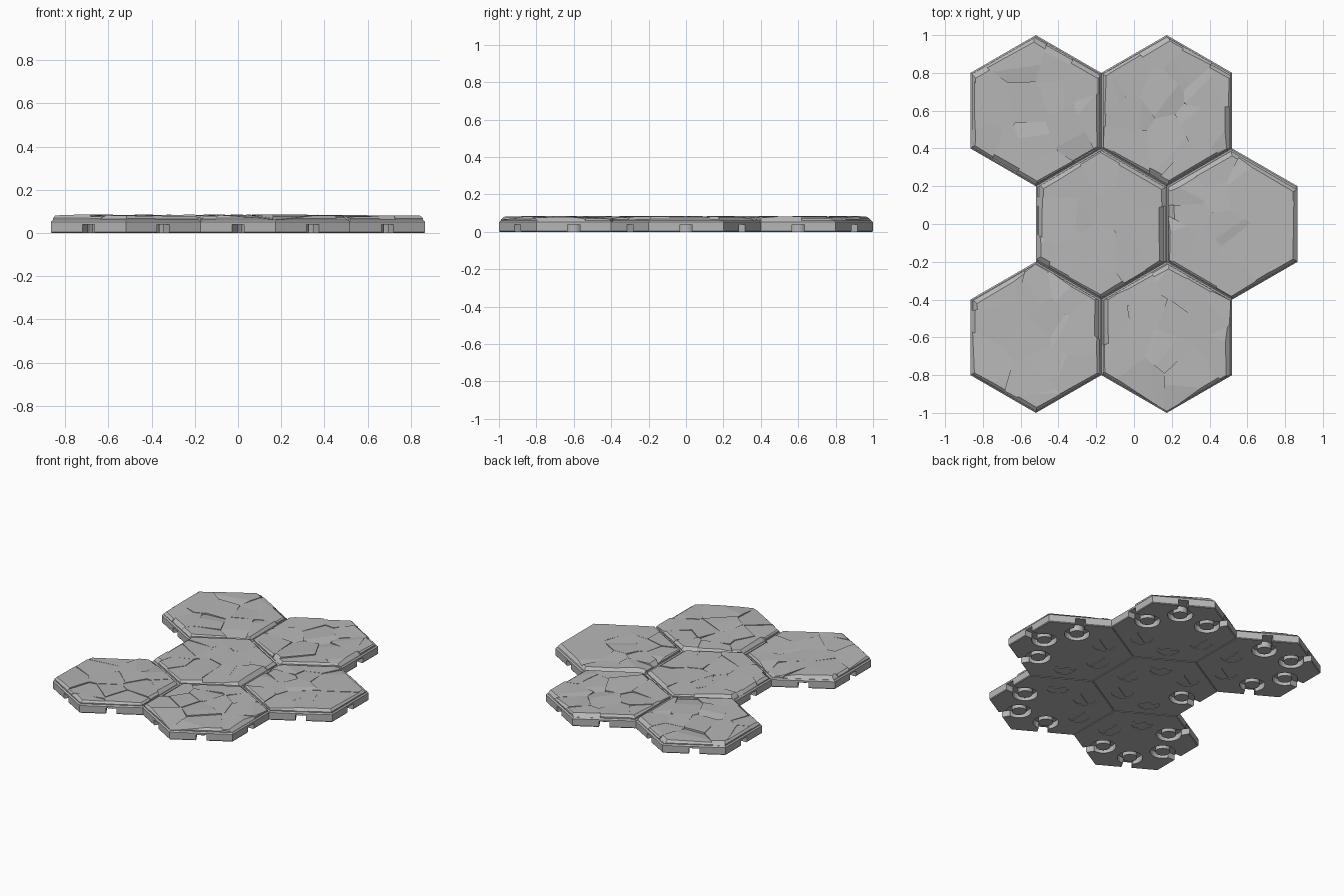
import bpy, bmesh, math, random
from mathutils import Vector, Matrix

random.seed(11)
cube = bpy.data.objects.get("Cube")
if cube:
    bpy.data.objects.remove(cube, do_unlink=True)

APO = 0.3464                      # centre to flat side of a tile
COS30 = math.cos(math.pi / 6)
CENTRES = [Vector((x * APO, y, 0)) for x, y in
           ((-1.5, 0.6), (0.5, 0.6), (-0.5, 0), (1.5, 0), (-1.5, -0.6), (0.5, -0.6))]
SIDES = [Vector((math.cos(a), math.sin(a), 0))
         for a in (k * math.pi / 3 for k in range(6))]

stone = bpy.data.materials.new("stone_grey")
stone.use_nodes = True
GREY = (0.47, 0.47, 0.47, 1)
stone.diffuse_color = GREY
stone.node_tree.nodes["Principled BSDF"].inputs["Base Color"].default_value = GREY


def loft(bm, rings, sides, centre=Vector(), closed=False):
    """Stack of regular polygons given as (radius, height); capped or ring-shaped."""
    loops = []
    for r, z in rings:
        angles = [math.pi / 2 + 2 * math.pi * i / sides for i in range(sides)]
        loops.append([bm.verts.new(centre + Vector((r * math.cos(a), r * math.sin(a), z)))
                      for a in angles])
    pairs = list(zip(loops, loops[1:]))
    if closed:
        pairs.append((loops[-1], loops[0]))
    else:
        bm.faces.new(loops[0])
        bm.faces.new(loops[-1])
    for low, high in pairs:
        for i in range(sides):
            j = (i + 1) % sides
            bm.faces.new((low[i], low[j], high[j], high[i]))


def box(bm, centre, size, angle):
    m = (Matrix.Translation(centre) @ Matrix.Rotation(angle, 4, 'Z')
         @ Matrix.Diagonal((*size, 1)))
    bmesh.ops.create_cube(bm, size=1, matrix=m)


def finish(bm, name, location):
    bmesh.ops.recalc_face_normals(bm, faces=bm.faces)
    mesh = bpy.data.meshes.new(name)
    bm.to_mesh(mesh)
    bm.free()
    mesh.materials.append(stone)
    obj = bpy.data.objects.new(name, mesh)
    obj.location = location
    bpy.context.collection.objects.link(obj)
    return obj


def clip(bm, point, normal):
    """Cut a convex solid by a plane and close the cut."""
    cut = bmesh.ops.bisect_plane(bm, geom=bm.verts[:] + bm.edges[:] + bm.faces[:],
                                 plane_co=point, plane_no=normal, clear_outer=True)
    edges = [e for e in cut["geom_cut"] if isinstance(e, bmesh.types.BMEdge)
             and e.is_boundary]
    if len(edges) > 2:
        bmesh.ops.edgeloop_fill(bm, edges=edges)


def build_base(number, centre):
    # chamfered hexagonal body
    bm = bmesh.new()
    profile = ((APO - 0.004, 0), (APO, 0.005), (APO, 0.052), (APO - 0.008, 0.06))
    loft(bm, [(a / COS30, z) for a, z in profile], 6)
    base = finish(bm, f"tile_base_{number}", centre)

    # connector pockets underneath, open to the outside on free sides
    bm = bmesh.new()
    for k, side in enumerate(SIDES):
        spot = side * 0.22
        angle = k * math.pi / 3
        shared = any((centre + side * 2 * APO - c).length < 0.05 for c in CENTRES)
        if shared:
            loft(bm, ((0.07, -0.01), (0.07, 0.003)), 32, spot)
            box(bm, spot, (0.006, 0.13, 0.014), angle)
        else:
            loft(bm, ((0.08, -0.01), (0.08, 0.04), (0.046, 0.04), (0.046, -0.01)),
                 32, spot, True)
            box(bm, side * 0.33 + Vector((0, 0, 0.01)), (0.1, 0.065, 0.06), angle)
    cutter = finish(bm, "pocket_cutter", centre)
    cutter.hide_render = True
    mod = base.modifiers.new("pockets", 'BOOLEAN')
    mod.operation = 'DIFFERENCE'
    mod.solver = 'EXACT'
    mod.use_self = True
    mod.object = cutter
    bpy.context.view_layer.objects.active = base
    bpy.ops.object.modifier_apply(modifier=mod.name)
    bpy.data.objects.remove(cutter, do_unlink=True)


def build_stone(number, centre):
    # scattered seeds, one per slab of cracked rock
    seeds = []
    while len(seeds) < 13:
        p = Vector((random.uniform(-0.34, 0.34), random.uniform(-0.38, 0.38), 0))
        inside = all(p.dot(s) < 0.32 for s in SIDES)
        if inside and all((p - q).length > 0.09 for q in seeds):
            seeds.append(p)
    whole = bmesh.new()
    for seed in seeds:
        bm = bmesh.new()
        loft(bm, [((APO - 0.009) / COS30, z) for z in (0.045, 0.1)], 6)
        # slab outline
        for other in seeds:
            if other is not seed:
                clip(bm, (seed + other) / 2, other - seed)
        # gently tilted top, with a common ceiling
        tilt = Vector((random.gauss(0, 0.02), random.gauss(0, 0.02), 1))
        clip(bm, seed + Vector((0, 0, random.uniform(0.078, 0.083))), tilt)
        clip(bm, Vector((0, 0, 0.085)), Vector((0, 0, 1)))
        # worn outer edge, chipped deeper on some slabs
        for side in SIDES:
            worn = random.choice((0.32, 0.323, 0.326, 0.31))
            clip(bm, side * worn + Vector((0, 0, 0.081)),
                 side + Vector((0, 0, random.uniform(0.9, 1.3))))
        # occasional broken corner on the slab top
        if random.random() < 0.5:
            a = random.uniform(0, 2 * math.pi)
            away = Vector((math.cos(a), math.sin(a), 0))
            clip(bm, seed + away * 0.05 + Vector((0, 0, 0.08)),
                 away * 0.12 + Vector((0, 0, 1)))
        bmesh.ops.recalc_face_normals(bm, faces=bm.faces)
        slab = bpy.data.meshes.new("slab")
        bm.to_mesh(slab)
        bm.free()
        whole.from_mesh(slab)
        bpy.data.meshes.remove(slab)
    finish(whole, f"cracked_stone_top_{number}", centre)


for number, centre in enumerate(CENTRES, 1):
    build_base(number, centre)
    build_stone(number, centre)
